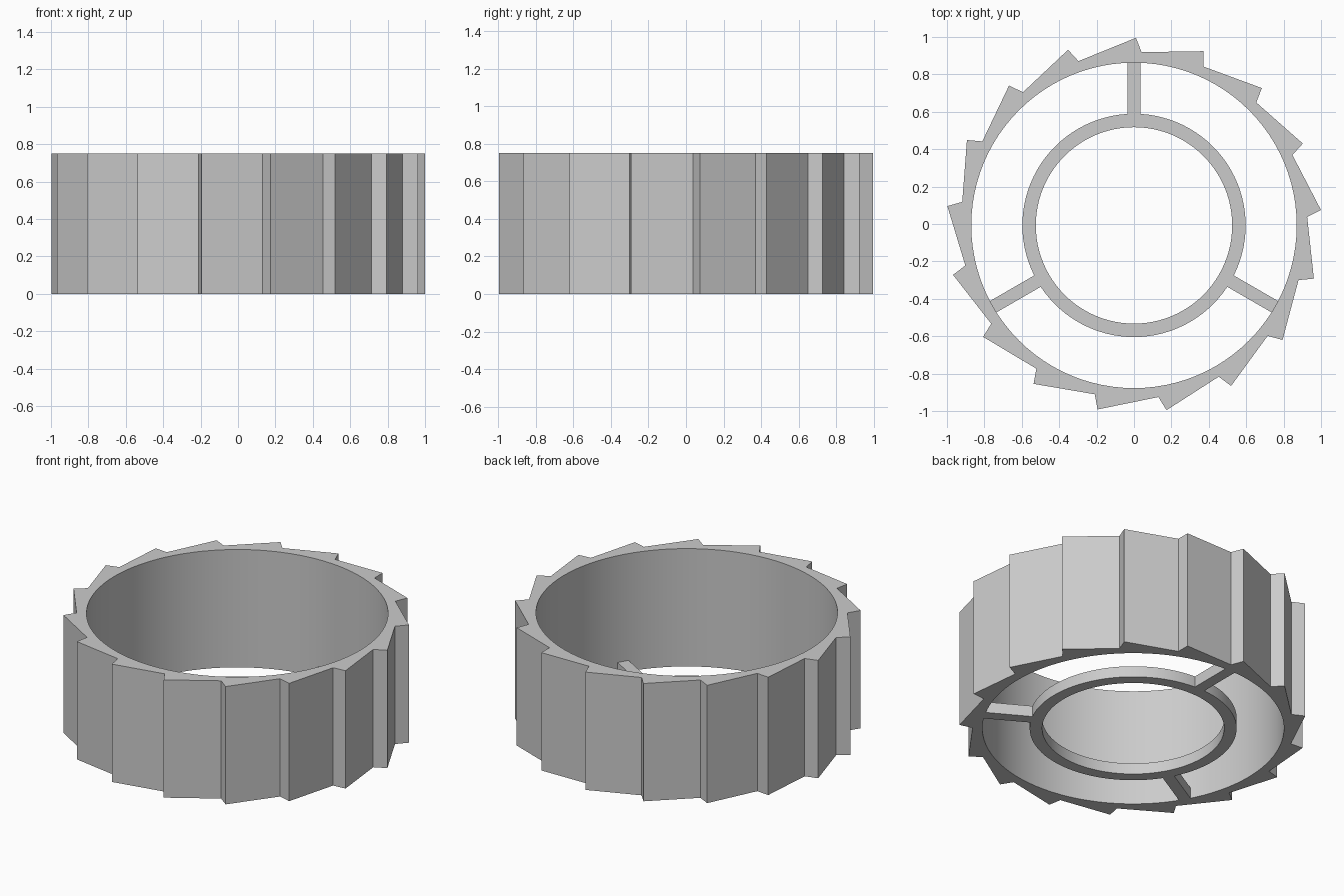
import bpy, bmesh
from math import sin, cos, radians, pi, tau
from mathutils import Vector

if "Cube" in bpy.data.objects:
    bpy.data.objects.remove(bpy.data.objects["Cube"])

TEETH = 17
HEIGHT = 0.75
WEB = 0.07            # thickness of hub and spokes
CENTRE_Y = -0.0075    # ring axis, so the toothed outline is centred

grey = bpy.data.materials.new("light grey")
grey.use_nodes = True
colour = (0.6, 0.6, 0.6, 1)
grey.diffuse_color = colour
grey.node_tree.nodes["Principled BSDF"].inputs["Base Color"].default_value = colour


def polar(radius, angle):
    return Vector((radius * cos(angle), radius * sin(angle), 0))


def circle(radius, count=96):
    return [polar(radius, tau * i / count) for i in range(count)]


def extruded(name, loops, height):
    """Fill the outline (later loops are holes) and extrude it upwards."""
    bm = bmesh.new()
    for loop in loops:
        verts = [bm.verts.new(p) for p in loop]
        for a, b in zip(verts, verts[1:] + verts[:1]):
            bm.edges.new((a, b))
    bmesh.ops.triangle_fill(bm, edges=bm.edges[:], use_beauty=True)
    result = bmesh.ops.extrude_face_region(bm, geom=bm.faces[:], use_keep_orig=True)
    top = [g for g in result["geom"] if isinstance(g, bmesh.types.BMVert)]
    bmesh.ops.translate(bm, verts=top, vec=(0, 0, height))
    bmesh.ops.recalc_face_normals(bm, faces=bm.faces[:])
    mesh = bpy.data.meshes.new(name)
    bm.to_mesh(mesh)
    bm.free()
    mesh.materials.append(grey)
    obj = bpy.data.objects.new(name, mesh)
    obj.location.y = CENTRE_Y
    bpy.context.collection.objects.link(obj)
    bpy.ops.object.select_all(action="DESELECT")
    obj.select_set(True)
    bpy.context.view_layer.objects.active = obj
    bpy.ops.object.shade_smooth_by_angle(angle=radians(15))
    return obj


# Rim with slanted ratchet teeth
teeth = []
for i in range(TEETH):
    tip = radians(89.4) + tau * i / TEETH
    teeth += [polar(0.927, tip - radians(1.9)), polar(1.003, tip)]
extruded("toothed_rim", [teeth, circle(0.87)], HEIGHT)

# Inner hub ring
extruded("hub_ring", [circle(0.597), circle(0.525)], WEB)

# Three spokes joining hub and rim
for i in range(3):
    outline = [Vector((x, y, 0)) for x, y in
               ((0.594, -0.035), (0.873, -0.035), (0.873, 0.035), (0.594, 0.035))]
    spoke = extruded(f"spoke_{i + 1}", [outline], WEB)
    spoke.rotation_euler.z = pi / 2 + tau * i / 3
